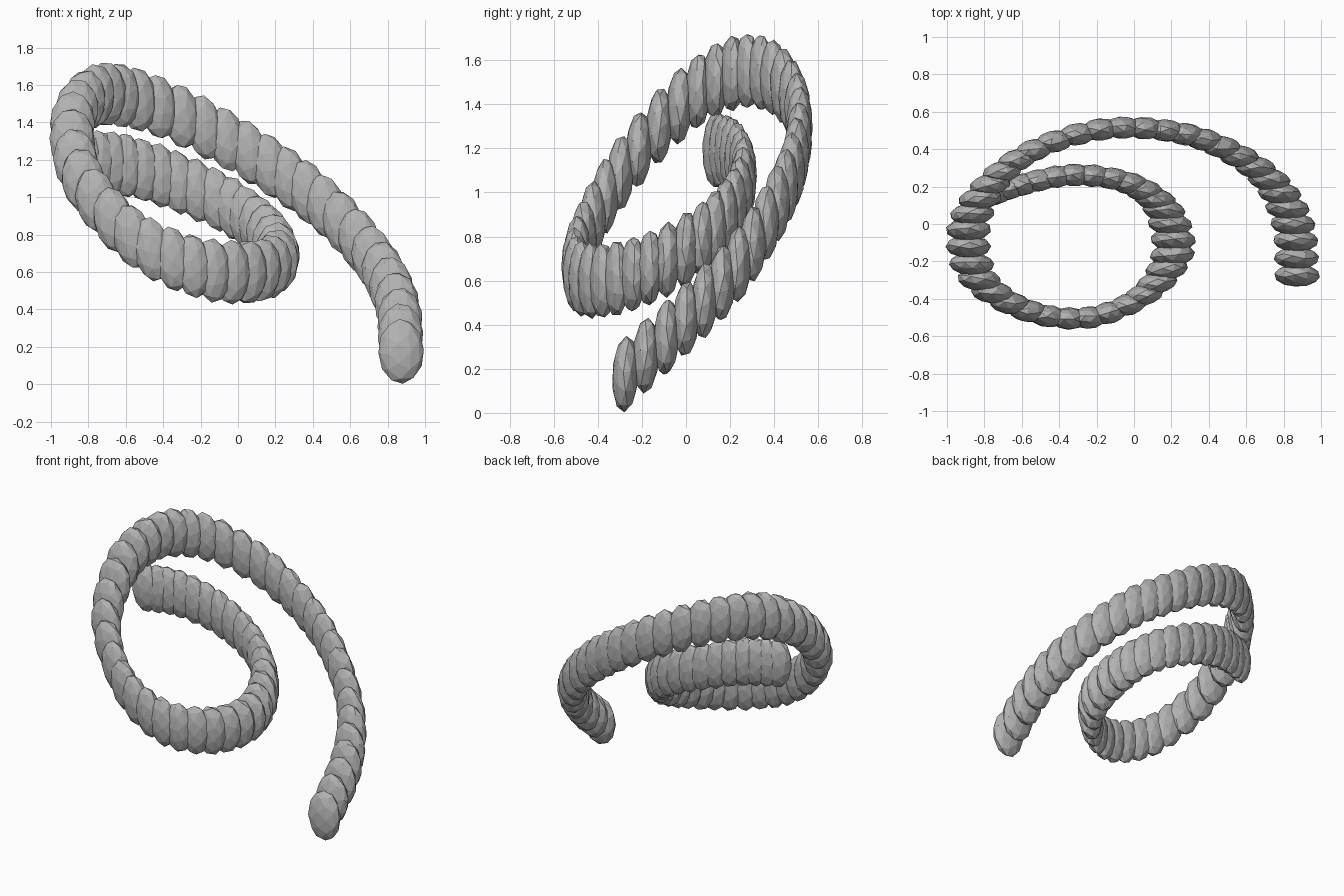
import bpy, bmesh, math, random
from mathutils import Vector, Matrix, Euler

if "Cube" in bpy.data.objects:
    bpy.data.objects.remove(bpy.data.objects["Cube"])

# Centre line of the coil: every third bead
PATH = [Vector(p) for p in (
    (.872, -.275, .176), (.85, 0, .427), (.722, .237, .675), (.467, .412, .95),
    (.17, .5, 1.168), (-.18, .505, 1.373), (-.535, .395, 1.522), (-.77, .21, 1.54),
    (-.885, -.03, 1.392), (-.827, -.297, 1.088), (-.565, -.465, .79), (-.24, -.5, .632),
    (.053, -.378, .6), (.205, -.165, .657), (.16, .073, .79), (-.025, .217, .94),
    (-.32, .262, 1.08), (-.60, .21, 1.17), (-.815, .135, 1.19))]
STEPS = 3
RADII = (.123, .061, .174)   # flattened, upright beads
LEAN, LEAN_YZ = .2, .08      # tilt of each bead along the coil
NARROW = .24                 # beads shrink where the coil runs sideways

grey = bpy.data.materials.new("stone_grey")
grey.diffuse_color = (.45, .45, .45, 1)
grey.use_nodes = True
grey.node_tree.nodes["Principled BSDF"].inputs["Base Color"].default_value = grey.diffuse_color
random.seed(4)


def spline(i, t):
    """Point and direction on the smooth curve through PATH."""
    p1, p2 = PATH[i], PATH[i + 1]
    p0 = PATH[i - 1] if i else 2 * p1 - p2
    p3 = PATH[i + 2] if i + 2 < len(PATH) else 2 * p2 - p1
    a, b, c = p2 - p0, 2 * p0 - 5 * p1 + 4 * p2 - p3, 3 * p1 - p0 - 3 * p2 + p3
    point = p1 + (a * t + b * t * t + c * t ** 3) / 2
    return point, (a + 2 * b * t + 3 * c * t * t).normalized()


# One low-poly ball per bead, leaning with the coil, facets turned at random
samples = [spline(i, s / STEPS) for i in range(len(PATH) - 1) for s in range(STEPS)]
samples.append(spline(len(PATH) - 2, 1))
for n, (point, d) in enumerate(samples):
    xy, xz, yz = LEAN * d.x * d.y, LEAN * d.x * d.z, LEAN_YZ * d.y * d.z
    lean = Matrix(((1 - NARROW * d.x ** 2, xy, xz), (xy, 1, yz), (xz, yz, 1)))
    turn = Euler([random.uniform(0, math.tau) for _ in range(3)]).to_matrix()
    shape = (lean @ Matrix.Diagonal(RADII) @ turn).to_4x4()
    bm = bmesh.new()
    bmesh.ops.create_icosphere(bm, subdivisions=2, radius=1, matrix=shape)
    mesh = bpy.data.meshes.new(f"coil_bead_{n + 1:02d}")
    bm.to_mesh(mesh)
    bm.free()
    mesh.materials.append(grey)
    bead = bpy.data.objects.new(mesh.name, mesh)
    bead.location = point
    bpy.context.collection.objects.link(bead)
